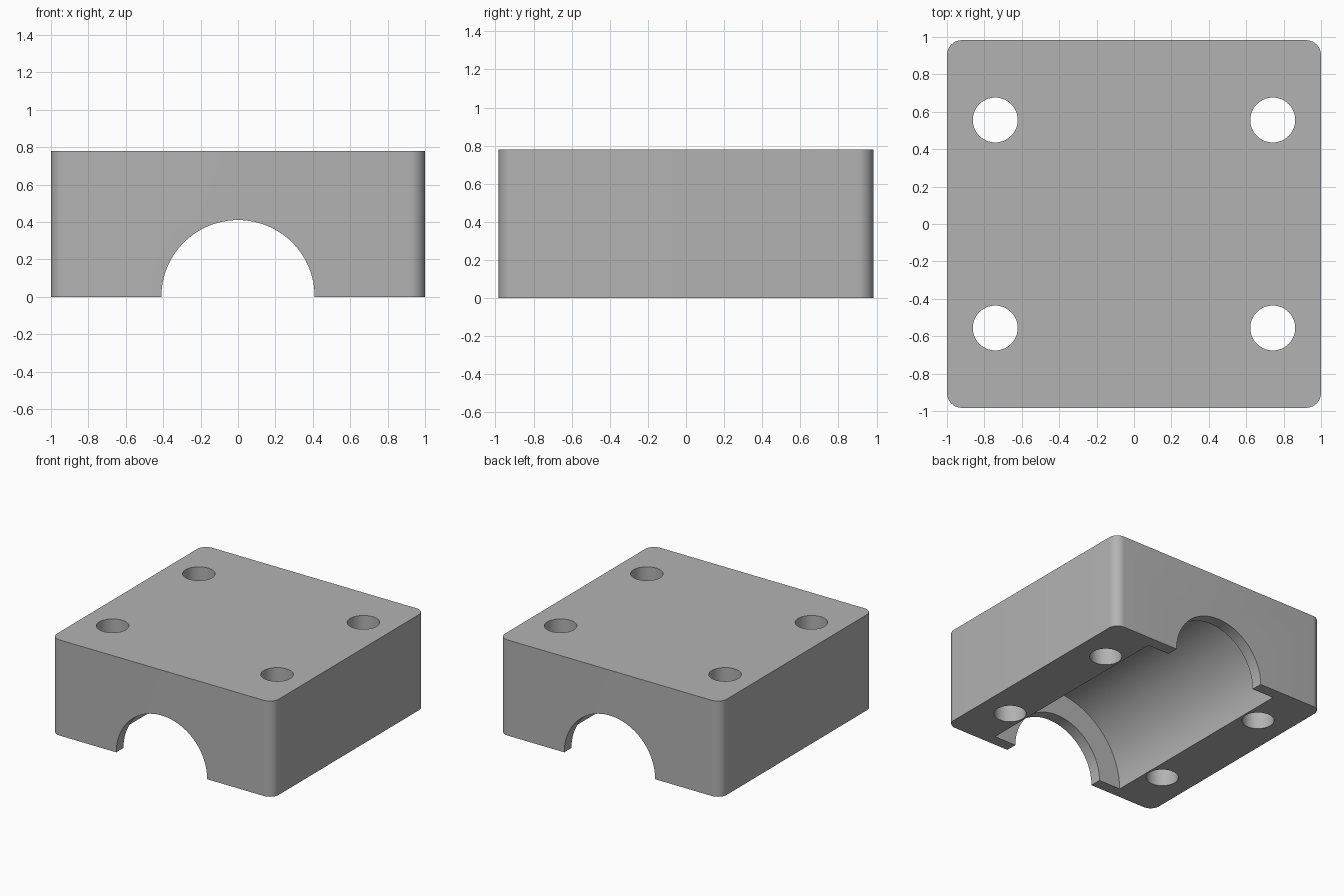
import bpy
import bmesh
from math import pi, radians, cos, sin

cube = bpy.data.objects.get("Cube")
if cube:
    bpy.data.objects.remove(cube, do_unlink=True)

HALF_X, HALF_Y, HEIGHT = 1.0, 0.983, 0.78
CORNER = 0.08
HOLE_X, HOLE_Y, HOLE_R = 0.742, 0.556, 0.12
LIP_R, POCKET_R, POCKET_HALF = 0.41, 0.607, 0.89

grey = bpy.data.materials.new("plain grey")
grey.use_nodes = True
colour = (0.45, 0.45, 0.45, 1)
grey.diffuse_color = colour
grey.node_tree.nodes["Principled BSDF"].inputs["Base Color"].default_value = colour


def rounded_block(name):
    """Rounded rectangle outline pulled up to full height."""
    bm = bmesh.new()
    steps = 10
    outline = []
    for quarter, (sx, sy) in enumerate([(1, 1), (-1, 1), (-1, -1), (1, -1)]):
        for i in range(steps + 1):
            a = (quarter + i / steps) * pi / 2
            outline.append(bm.verts.new((sx * (HALF_X - CORNER) + CORNER * cos(a),
                                         sy * (HALF_Y - CORNER) + CORNER * sin(a), 0)))
    base = bm.faces.new(outline)
    top = bmesh.ops.extrude_face_region(bm, geom=[base])["geom"]
    bmesh.ops.translate(bm, vec=(0, 0, HEIGHT),
                        verts=[v for v in top if isinstance(v, bmesh.types.BMVert)])
    bmesh.ops.recalc_face_normals(bm, faces=bm.faces)
    mesh = bpy.data.meshes.new(name)
    bm.to_mesh(mesh)
    bm.free()
    mesh.materials.append(grey)
    obj = bpy.data.objects.new(name, mesh)
    bpy.context.collection.objects.link(obj)
    return obj


def cut_cylinder(target, radius, depth, location, along_y=False, sides=64):
    """Subtract a cylinder from the target, then discard the cutter."""
    bpy.ops.mesh.primitive_cylinder_add(vertices=sides, radius=radius, depth=depth,
                                        location=location,
                                        rotation=(pi / 2 if along_y else 0, 0, 0))
    cutter = bpy.context.object
    cutter.hide_render = True
    cutter.data.materials.append(grey)
    mod = target.modifiers.new("cut", "BOOLEAN")
    mod.operation, mod.solver, mod.object = "DIFFERENCE", "EXACT", cutter
    bpy.context.view_layer.objects.active = target
    bpy.ops.object.modifier_apply(modifier=mod.name)
    bpy.data.objects.remove(cutter, do_unlink=True)


block = rounded_block("clamp_block")

# Wide half-round pocket, then the narrower arch through both end lips
cut_cylinder(block, POCKET_R, 2 * POCKET_HALF, (0, 0, 0), along_y=True, sides=128)
cut_cylinder(block, LIP_R, 3, (0, 0, 0), along_y=True, sides=96)

# Four bolt holes
for sx in (-1, 1):
    for sy in (-1, 1):
        cut_cylinder(block, HOLE_R, 3, (sx * HOLE_X, sy * HOLE_Y, 0))

# Smooth the curved walls, keep the rims sharp
bpy.ops.object.select_all(action="DESELECT")
block.select_set(True)
bpy.context.view_layer.objects.active = block
bpy.ops.object.shade_smooth_by_angle(angle=radians(30))
